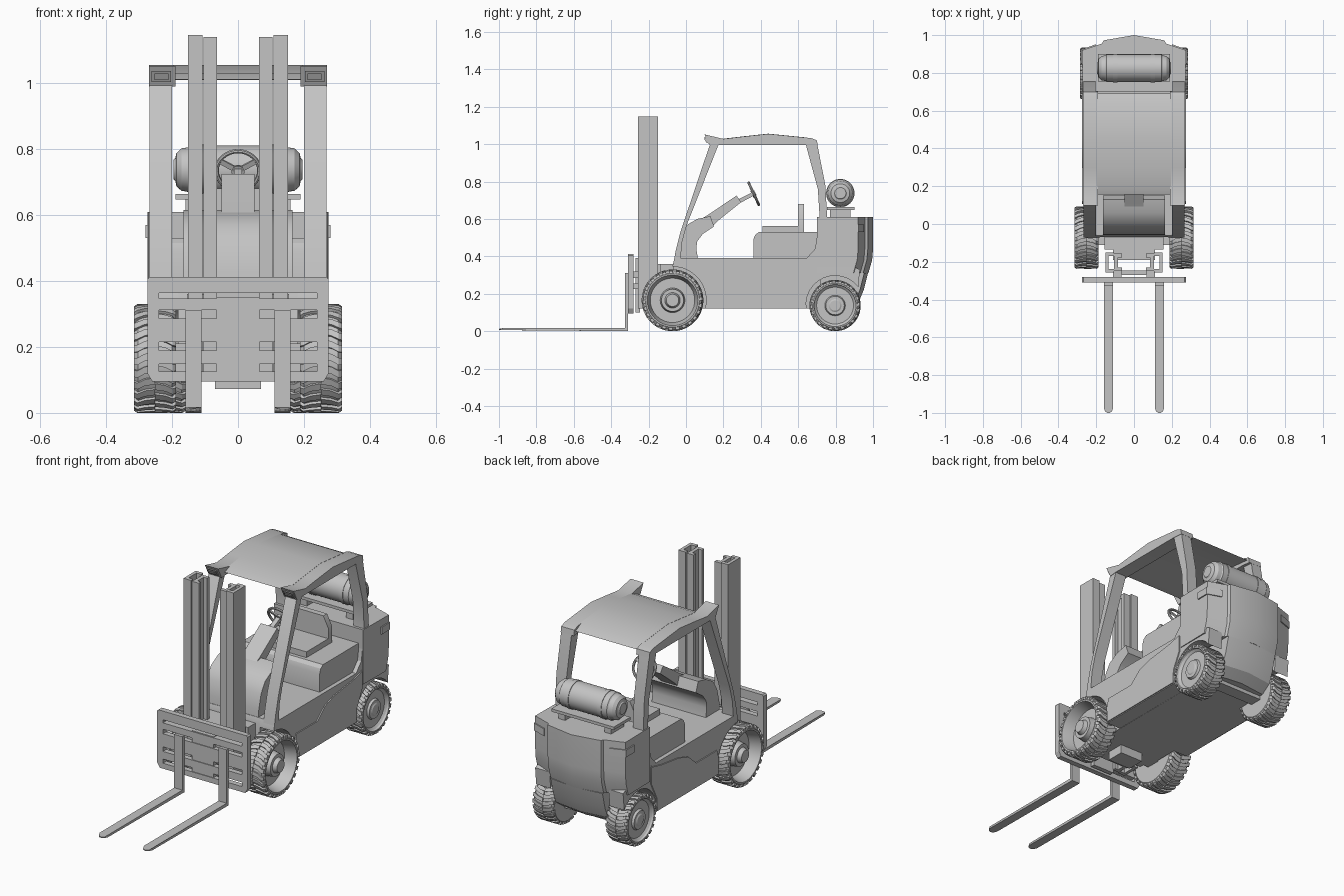
import bpy, bmesh, math
from mathutils import Matrix, Vector

cube = bpy.data.objects.get("Cube")
if cube:
    bpy.data.objects.remove(cube)

grey = bpy.data.materials.new("plain grey")
grey.use_nodes = True
grey.diffuse_color = (0.55, 0.55, 0.55, 1)
grey.node_tree.nodes["Principled BSDF"].inputs["Base Color"].default_value = (0.55, 0.55, 0.55, 1)


def finish(name, bm, mirror=False, smooth=30):
    bmesh.ops.recalc_face_normals(bm, faces=bm.faces)
    mesh = bpy.data.meshes.new(name)
    bm.to_mesh(mesh)
    bm.free()
    mesh.materials.append(grey)
    ob = bpy.data.objects.new(name, mesh)
    bpy.context.scene.collection.objects.link(ob)
    bpy.ops.object.select_all(action='DESELECT')
    ob.select_set(True)
    bpy.context.view_layer.objects.active = ob
    bpy.ops.object.shade_smooth_by_angle(angle=math.radians(smooth))
    if mirror:
        mod = ob.modifiers.new("Mirror", 'MIRROR')
        mod.use_mirror_merge = False
    return ob


def add_loft(bm, rings):
    rows = [[bm.verts.new(p) for p in ring] for ring in rings]
    n = len(rows[0])
    for a, b in zip(rows, rows[1:]):
        for i in range(n):
            j = (i + 1) % n
            bm.faces.new((a[i], a[j], b[j], b[i]))
    bm.faces.new(rows[0])
    bm.faces.new(rows[-1])


def loft(name, rings, mirror=False, smooth=30):
    bm = bmesh.new()
    add_loft(bm, rings)
    return finish(name, bm, mirror, smooth)


def prism(name, pts, lo, hi, axis='x', mirror=False):
    place = {'x': lambda p, d: (d, p[0], p[1]),
             'y': lambda p, d: (p[0], d, p[1]),
             'z': lambda p, d: (p[0], p[1], d)}[axis]
    return loft(name, [[place(p, d) for p in pts] for d in (lo, hi)], mirror)


def box(name, x, y, z, mirror=False):
    pts = [(x[0], y[0]), (x[1], y[0]), (x[1], y[1]), (x[0], y[1])]
    return prism(name, pts, z[0], z[1], 'z', mirror)


def arc(cy, cz, r, start, end, n=12):
    angles = [math.radians(start + (end - start) * i / n) for i in range(n + 1)]
    return [(cy + r * math.cos(a), cz + r * math.sin(a)) for a in angles]


def lathe_rings(profile, cy, cz, n=40):
    return [[(x, y, z) for y, z in arc(cy, cz, max(r, 0.0005), 0, 360 - 360 / n, n - 1)]
            for x, r in profile]


def sym(half):
    return half + [(-x, y) for x, y in reversed(half) if x > 0]


# Wheels with dished rims and staggered tread lugs
def wheel(name, cy, r, xi, xo, dish, lugs):
    prof = [(xi, 0), (xi, 0.86 * r), (xi + 0.012, 0.95 * r), (xo - 0.012, 0.95 * r),
            (xo, 0.87 * r), (xo, 0.82 * r), (xo - 0.01, 0.8 * r), (xo - dish, 0.72 * r),
            (xo - dish, 0.4 * r), (xo - dish * 0.4, 0.36 * r), (xo - dish * 0.4, 0.25 * r),
            (xo - 0.004, 0.2 * r), (xo - 0.004, 0)]
    bm = bmesh.new()
    add_loft(bm, lathe_rings(prof, cy, r))
    mid, step = (xi + xo) / 2, 360 / lugs
    for side, edge in enumerate((xi, xo)):
        for i in range(lugs):
            a = (i + side / 2) * step
            rings = []
            for x, skew, top in ((mid, 0, 1), ((mid + edge) / 2, 0.15, 1),
                                 (edge + (mid - edge) * 0.15, 0.45, 1), (edge, 0.45, 0.96)):
                b = a + skew * step
                pts = arc(cy, r, r * top, b, b + step * 0.55, 1)
                pts += arc(cy, r, r * 0.88, b + step * 0.55, b, 1)
                rings.append([(x, y, z) for y, z in pts])
            add_loft(bm, rings)
    finish(name, bm, mirror=True)


wheel("front_wheels", -0.072, 0.165, 0.188, 0.315, 0.065, 26)
wheel("rear_wheels", 0.797, 0.137, 0.16, 0.285, 0.02, 24)
box("front_axle", (-0.19, 0.19), (-0.11, -0.03), (0.12, 0.21))
box("rear_axle", (-0.17, 0.17), (0.76, 0.83), (0.1, 0.18))
box("under_guard", (-0.07, 0.07), (-0.12, -0.02), (0.072, 0.12))

# Chassis core and outer sides with wheel arches
prism("chassis_core", [(-0.07, 0.12), (0.72, 0.12), (0.72, 0.39), (-0.06, 0.39), (-0.07, 0.36)], -0.182, 0.182)
box("front_crossmember", (-0.155, 0.155), (-0.135, -0.07), (0.12, 0.36))
side = arc(-0.072, 0.165, 0.18, 90, -14) + arc(0.797, 0.142, 0.155, 188, 37)
side += [(0.93, 0.33), (0.71, 0.42), (0.69, 0.39), (-0.06, 0.39), (-0.07, 0.36)]
prism("body_sides", side, 0.18, 0.268, mirror=True)
sill = [(0.11, 0.125), (0.64, 0.125), (0.645, 0.2), (0.69, 0.29), (0.69, 0.385), (0.6, 0.365),
        (0.45, 0.345), (0.37, 0.32), (0.3, 0.26), (0.12, 0.26), (0.105, 0.21)]
prism("side_sills", sill, 0.266, 0.274, mirror=True)

# Engine hood and seat
prism("engine_hood", [(0.36, 0.38), (0.36, 0.49), (0.37, 0.515), (0.39, 0.53), (0.72, 0.53), (0.72, 0.38)],
      -0.245, 0.245)
box("seat_cushion", (-0.13, 0.13), (0.41, 0.61), (0.53, 0.562))
prism("seat_back", [(-0.13, 0.53), (0.13, 0.53), (0.13, 0.62), (0.1, 0.68), (-0.1, 0.68), (-0.13, 0.62)],
      0.6, 0.632, 'y')

# Counterweight, with a raised centre and an undercut tail
def weight_ring(z, inset):
    half = [(0.272, 0.70), (0.275, 0.92 - inset), (0.168, 0.956 - inset), (0.162, 0.972 - inset), (0, 1.0 - inset)]
    return [(x, y, z) for x, y in sym(half)]


loft("counterweight", [weight_ring(z, i) for z, i in ((0.31, 0.025), (0.38, 0.005), (0.44, 0), (0.61, 0))])
tail = [(0.12, 0.87), (0.16, 0.925), (0.22, 0.95), (0.31, 0.973)]
loft("counterweight_tail", [[(x, y, z) for x, y in ((-0.158, 0.7), (0.158, 0.7), (0.158, b - 0.02),
                             (0, b), (-0.158, b - 0.02))] for z, b in tail])
prism("rear_lamps", [(0.27, 0.85), (0.281, 0.85), (0.281, 0.923), (0.2, 0.952), (0.2, 0.93)],
      0.53, 0.57, 'z', mirror=True)

# Cowl and steering gear
cowl = [(-0.06, 0.36), (-0.055, 0.43), (-0.035, 0.51), (0.0, 0.565), (0.06, 0.6), (0.13, 0.615),
        (0.15, 0.56), (0.09, 0.52), (0.06, 0.48), (0.055, 0.44), (0.065, 0.38)]
prism("front_cowl", cowl, -0.165, 0.165)
prism("steering_shroud", [(0.05, 0.58), (0.13, 0.63), (0.27, 0.725), (0.295, 0.69), (0.17, 0.59), (0.12, 0.54)],
      -0.05, 0.05)
prism("steering_column", [(0.26, 0.695), (0.35, 0.74), (0.358, 0.722), (0.27, 0.675)], -0.012, 0.012)

bm = bmesh.new()
ringpts = []
for i in range(32):
    a = math.tau * i / 32
    ringpts.append([bm.verts.new(((0.065 + 0.007 * math.cos(t)) * math.cos(a),
                                  (0.065 + 0.007 * math.cos(t)) * math.sin(a), 0.007 * math.sin(t)))
                    for t in (math.tau * k / 8 for k in range(8))])
for i in range(32):
    for k in range(8):
        a, b = ringpts[i], ringpts[(i + 1) % 32]
        bm.faces.new((a[k], b[k], b[(k + 1) % 8], a[(k + 1) % 8]))
for angle in (90, 210, 330):
    m = Matrix.Rotation(math.radians(angle), 4, 'Z')
    add_loft(bm, [[m @ Vector((x, y, z)) for y, z in ((-0.008, -0.004), (0.008, -0.004), (0.008, 0.004), (-0.008, 0.004))]
                  for x in (0, 0.064)])
bmesh.ops.create_cone(bm, cap_ends=True, segments=16, radius1=0.02, radius2=0.015, depth=0.02)
bm.transform(Matrix.Translation((0, 0.362, 0.735)) @ Matrix.Rotation(math.radians(-65), 4, 'X'))
finish("steering_wheel", bm)

# Cab pillars and roof
prism("front_pillars", [(-0.07, 0.35), (-0.055, 0.43), (-0.03, 0.53), (0.125, 0.99), (0.15, 1.02), (0.175, 1.0),
                        (0.005, 0.57), (-0.02, 0.48), (-0.03, 0.38)], 0.2, 0.268, mirror=True)
prism("rear_pillars", [(0.64, 1.0), (0.70, 1.01), (0.745, 0.78), (0.755, 0.6), (0.755, 0.4), (0.64, 0.385),
                       (0.69, 0.44), (0.715, 0.6), (0.705, 0.76)], 0.205, 0.268, mirror=True)
prism("roof_rails", [(0.098, 1.052), (0.2, 1.028), (0.3, 1.04), (0.44, 1.055), (0.67, 1.032), (0.7, 1.02),
                     (0.705, 0.99), (0.64, 0.995), (0.17, 0.995), (0.13, 0.99)], 0.19, 0.27, mirror=True)
prism("roof_panel", [(0.155, 1.012), (0.2, 1.029), (0.3, 1.041), (0.44, 1.056), (0.64, 1.036), (0.69, 1.01),
                     (0.64, 1.015), (0.44, 1.035), (0.2, 1.01)], -0.195, 0.195)
prism("roof_lamps", [(0.098, 1.037), (0.117, 1.004), (0.125, 1.004), (0.11, 1.037)], 0.203, 0.262, mirror=True)
prism("lamp_lenses", [(0.097, 1.029), (0.108, 1.01), (0.114, 1.01), (0.103, 1.029)], 0.211, 0.254, mirror=True)

# Gas tank on its cradle
tank = [(0, 0.073), (0.145, 0.073), (0.15, 0.068), (0.172, 0.064), (0.187, 0.05), (0.19, 0.035), (0.195, 0.03), (0.195, 0)]
loft("gas_tank", lathe_rings(tank, 0.825, 0.738), mirror=True)
for i, x in enumerate((-0.1, 0.1)):
    loft(f"tank_strap_{i + 1}", lathe_rings([(x - 0.012, 0.076), (x + 0.012, 0.076)], 0.825, 0.738))
box("tank_tray", (-0.19, 0.19), (0.755, 0.9), (0.648, 0.664))
box("tank_legs", (0.12, 0.16), (0.77, 0.88), (0.605, 0.65), mirror=True)

# Mast made of nested channels
def channel(name, x0, x1, y0, y1, web, flange, top):
    pts = [(x1, y0), (x1, y1), (x0, y1), (x0, y1 - flange), (x1 - web, y1 - flange),
           (x1 - web, y0 + flange), (x0, y0 + flange), (x0, y0)]
    prism(name, pts, 0.12, top, 'z', mirror=True)


channel("outer_mast", 0.107, 0.152, -0.257, -0.15, 0.018, 0.02, 1.147)
channel("inner_mast", 0.064, 0.105, -0.25, -0.157, 0.02, 0.02, 1.14)
box("mast_lower_tie", (-0.11, 0.11), (-0.19, -0.13), (0.12, 0.36))
box("mast_front_plate", (-0.065, 0.065), (-0.27, -0.245), (0.1, 0.39))

# Fork carriage of slotted bars
prism("carriage_ends", [(0.24, 0.095), (0.26, 0.095), (0.275, 0.12), (0.275, 0.405), (0.268, 0.412), (0.24, 0.412)],
      -0.31, -0.28, 'y', mirror=True)
bars = [(0.095, 0.125), (0.148, 0.19), (0.215, 0.287), (0.312, 0.347), (0.364, 0.412)]
for i, z in enumerate(bars):
    box(f"carriage_bar_{i + 1}", (-0.24, 0.24), (-0.31, -0.28), z)
box("carriage_centre", (-0.065, 0.065), (-0.306, -0.282), (0.1, 0.35))
for i, z in enumerate(((0.225, 0.255), (0.285, 0.32))):
    box(f"carriage_rollers_{i + 1}", (0.065, 0.11), (-0.285, -0.24), z, mirror=True)

# Forks with rounded tips
blade = [(0.11, -0.31), (0.11, -0.975), (0.118, -0.993), (0.128, -1.0), (0.142, -1.0), (0.152, -0.993),
         (0.16, -0.975), (0.16, -0.31)]
bm = bmesh.new()
add_loft(bm, [[(x, y, 0.006 if y < -0.95 else 0.0) for x, y in blade],
              [(x, y, 0.012 if y < -0.98 else 0.018) for x, y in blade]])
finish("fork_blades", bm, mirror=True)
box("fork_shanks", (0.11, 0.16), (-0.327, -0.309), (0, 0.312), mirror=True)
